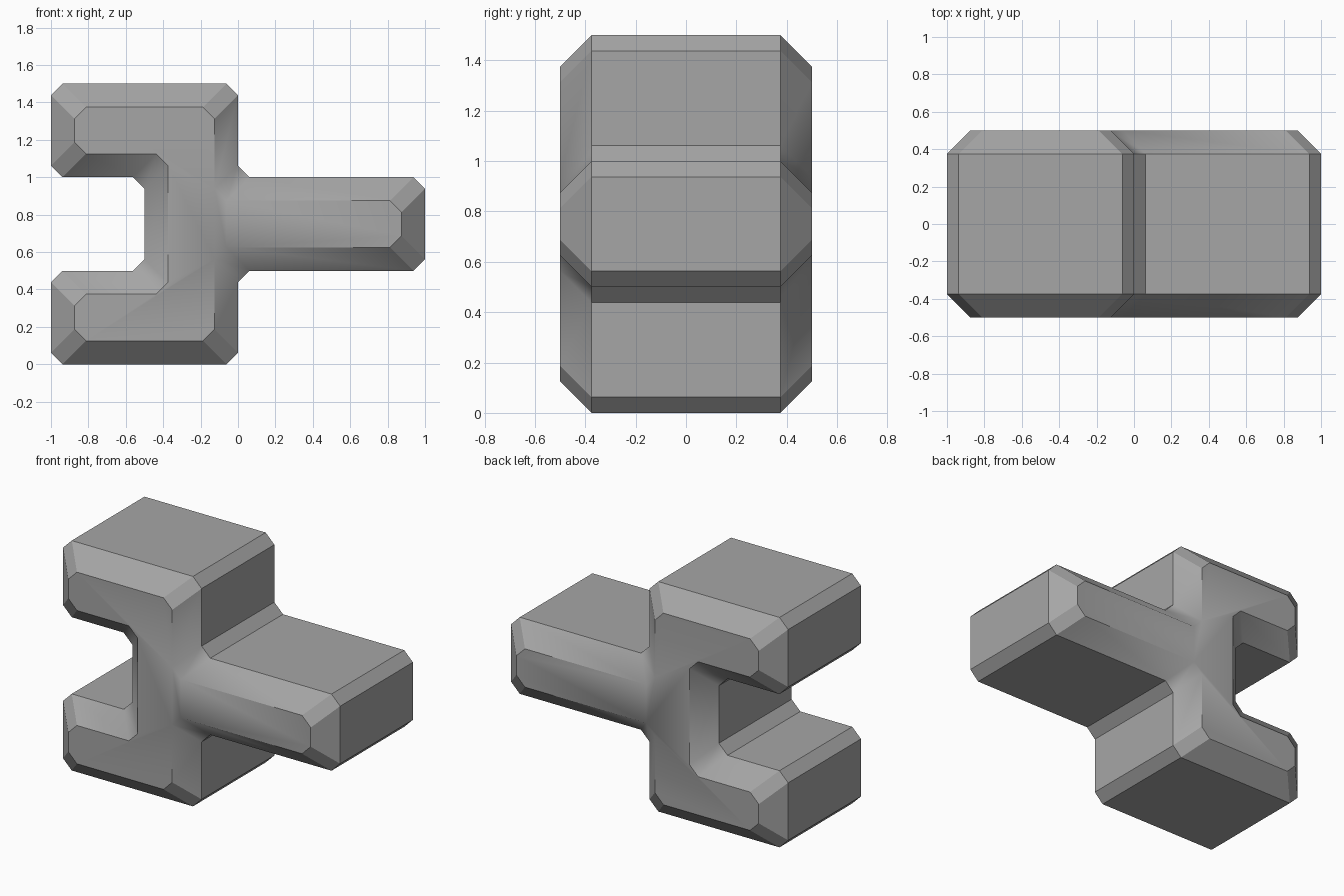
import bpy
import bmesh
from mathutils import Vector

cube = bpy.data.objects.get("Cube")
if cube:
    bpy.data.objects.remove(cube, do_unlink=True)

HALF_DEPTH = 0.5
BEVEL = 0.125     # bevel around the front and back faces
CHAMFER = 0.0625  # small cut on every profile corner

# Square-cornered outline in x and z, counter-clockwise from the front
corners = [Vector(p) for p in [
    (-1, 0), (0, 0), (0, 0.5), (1, 0.5), (1, 1), (0, 1),
    (0, 1.5), (-1, 1.5), (-1, 1), (-0.5, 1), (-0.5, 0.5), (-1, 0.5)]]


def inward(d):
    return Vector((-d.y, d.x))


# Cut each corner, and also make the mitred inset outline
outer, inner, reflex = [], [], []
for i, p in enumerate(corners):
    d1 = (p - corners[i - 1]).normalized()
    d2 = (corners[(i + 1) % len(corners)] - p).normalized()
    shift = (inward(d1) + inward(d2)) * BEVEL
    for q in (p - d1 * CHAMFER, p + d2 * CHAMFER):
        outer.append(q)
        inner.append(q + shift)
        reflex.append(d1.cross(d2) < 0)

# Loft the four outlines from front to back and cap both ends
bm = bmesh.new()
side = HALF_DEPTH - BEVEL
rings = [[bm.verts.new((q.x, y, q.y)) for q in outline]
         for y, outline in ((-HALF_DEPTH, inner), (-side, outer),
                            (side, outer), (HALF_DEPTH, inner))]
n = len(outer)
for a, b in zip(rings, rings[1:]):
    for i in range(n):
        j = (i + 1) % n
        bm.faces.new((a[i], a[j], b[j], b[i]))
bm.faces.new(rings[0])
bm.faces.new(rings[-1])
bmesh.ops.recalc_face_normals(bm, faces=bm.faces)

# Flat facets, softened only where bevels meet in the inner corners
for f in bm.faces:
    f.smooth = True
for e in bm.edges:
    e.smooth = False
for a, b in ((rings[0], rings[1]), (rings[3], rings[2])):
    for i in range(n):
        if reflex[i]:
            bm.edges.get((a[i], b[i])).smooth = True
            j = (i + 1) % n
            if reflex[j] and i % 2 == 0 and outer[i].x > -0.25:
                bm.edges.get((a[i], a[j])).smooth = True

mesh = bpy.data.meshes.new("forked_block")
bm.to_mesh(mesh)
bm.free()
block = bpy.data.objects.new("forked_block", mesh)
bpy.context.collection.objects.link(block)

# Plain grey
grey = bpy.data.materials.new("plain_grey")
grey.use_nodes = True
colour = (0.38, 0.38, 0.38, 1)
grey.diffuse_color = colour
grey.node_tree.nodes["Principled BSDF"].inputs["Base Color"].default_value = colour
mesh.materials.append(grey)
